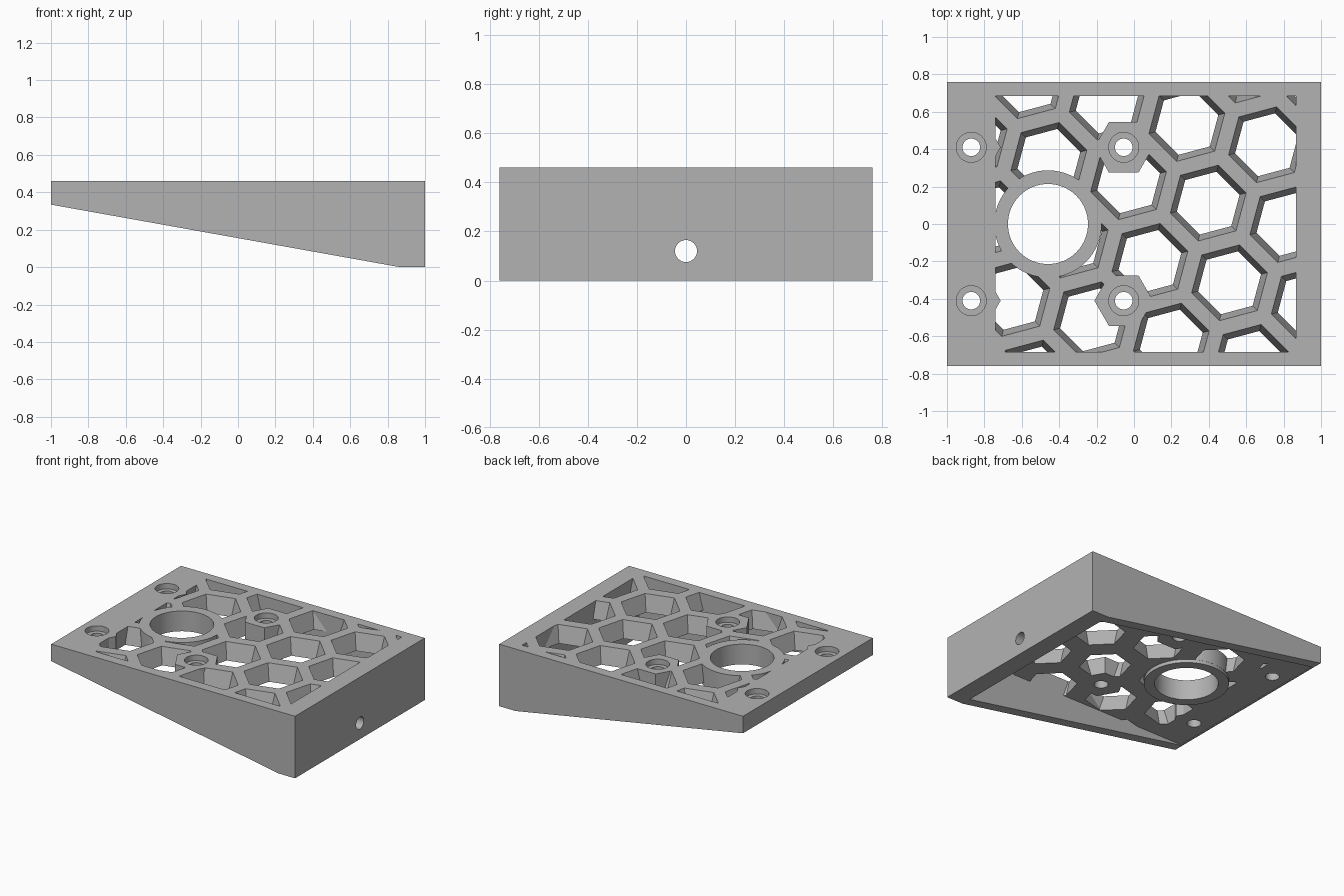
import bpy, math
from math import cos, sin, radians

if "Cube" in bpy.data.objects:
    bpy.data.objects.remove(bpy.data.objects["Cube"], do_unlink=True)

TOP, CEIL = 0.46, 0.335          # top surface and underside of the plate
HALF_Y, INNER_Y = 0.76, 0.685    # outer and inner faces of the side walls
WIN_L, WIN_R = -0.74, 0.865      # extent of the grille window
RING_X = -0.46
SCREWS = [(x, y) for x in (-0.87, -0.055) for y in (-0.41, 0.41)]

grey = bpy.data.materials.new("plain_grey")
grey.use_nodes = True
grey.diffuse_color = (0.45, 0.45, 0.45, 1)
grey.node_tree.nodes["Principled BSDF"].inputs["Base Color"].default_value = grey.diffuse_color


def loft(name, pairs):
    """One object from pairs of matching point loops, each joined into a closed solid."""
    verts, faces = [], []
    for low, high in pairs:
        n, o = len(low), len(verts)
        verts += low + high
        faces.append([o + i for i in reversed(range(n))])
        faces.append([o + n + i for i in range(n)])
        for i in range(n):
            j = (i + 1) % n
            faces.append([o + i, o + j, o + n + j, o + n + i])
    mesh = bpy.data.meshes.new(name)
    mesh.from_pydata(verts, [], faces)
    mesh.materials.append(grey)
    obj = bpy.data.objects.new(name, mesh)
    bpy.context.collection.objects.link(obj)
    return obj


def circle(x, y, z, r, n=64, turn=0.0):
    return [(x + r * cos(turn + math.tau * i / n), y + r * sin(turn + math.tau * i / n), z)
            for i in range(n)]


def column(x, y, z0, z1, r, n=64):
    return circle(x, y, z0, r, n), circle(x, y, z1, r, n)


def box(name, x0, x1, y0, y1, z0, z1):
    base = [(x0, y0), (x1, y0), (x1, y1), (x0, y1)]
    return loft(name, [([(x, y, z0) for x, y in base], [(x, y, z1) for x, y in base])])


def combine(target, tool, operation):
    """Apply a boolean and discard the tool."""
    tool.hide_render = True
    mod = target.modifiers.new("cut", 'BOOLEAN')
    mod.operation, mod.solver, mod.object = operation, 'EXACT', tool
    bpy.context.view_layer.update()
    result = bpy.data.meshes.new_from_object(
        target.evaluated_get(bpy.context.evaluated_depsgraph_get()))
    target.modifiers.clear()
    target.data = result
    bpy.data.objects.remove(tool, do_unlink=True)


# Wedge body, hollow beneath the plate
profile = [(-1, CEIL - 0.001), (WIN_R, 0), (1, 0), (1, TOP), (-1, TOP)]
body = loft("wedge_stand", [([(x, HALF_Y, z) for x, z in reversed(profile)],
                             [(x, -HALF_Y, z) for x, z in reversed(profile)])])
body.data.flip_normals()
combine(body, box("cavity", -0.985, WIN_R, -INNER_Y, INNER_Y, -0.1, CEIL), 'DIFFERENCE')

# Tilted grid of tapered hexagonal openings
PITCH, R_TOP, R_LOW = 0.441, 0.21, 0.174
slope = (R_TOP - R_LOW) / (TOP - CEIL)
z0, z1 = CEIL - 0.02, TOP + 0.02
u, v = radians(-15), radians(45)
cells = []
for i in range(-6, 7):
    for j in range(-6, 7):
        x = 0.085 + PITCH * (i * cos(u) + j * cos(v))
        y = -0.20 + PITCH * (i * sin(u) + j * sin(v))
        if WIN_L - 0.25 < x < WIN_R + 0.25 and abs(y) < INNER_Y + 0.25:
            cells.append((circle(x, y, z0, R_LOW - 0.02 * slope, 6, radians(15)),
                          circle(x, y, z1, R_TOP + 0.02 * slope, 6, radians(15))))
grille = loft("grille_cutter", cells)
combine(grille, box("window", WIN_L, WIN_R, -INNER_Y, INNER_Y, z0 - 0.1, z1 + 0.1), 'INTERSECT')

# Solid material kept around the large hole and the screws
combine(grille, loft("ring_keep", [column(RING_X, 0, z0 - 0.1, z1 + 0.1, 0.287)]), 'DIFFERENCE')
combine(grille, loft("boss_keep", [column(x, y, z0 - 0.1, z1 + 0.1, 0.157, 6)
                                   for x, y in SCREWS]), 'DIFFERENCE')
combine(body, grille, 'DIFFERENCE')

# Collar under the large hole
combine(body, loft("collar", [column(RING_X, 0, CEIL - 0.025, TOP - 0.03, 0.286)]), 'UNION')

# Large hole, screw holes with counterbores, cable hole in the tall wall
combine(body, loft("large_hole", [column(RING_X, 0, 0.1, 0.6, 0.214)]), 'DIFFERENCE')
combine(body, loft("screw_holes", [column(x, y, 0.1, 0.6, 0.047, 32) for x, y in SCREWS]),
        'DIFFERENCE')
combine(body, loft("counterbores", [column(x, y, TOP - 0.04, 0.6, 0.08, 48)
                                    for x, y in SCREWS]), 'DIFFERENCE')
ring = circle(0, 0.12, 0, 0.045, 32)
combine(body, loft("cable_hole", [([(0.8, a, b) for a, b, _ in ring],
                                   [(1.1, a, b) for a, b, _ in ring])]), 'DIFFERENCE')

# Smooth round walls, crisp edges elsewhere
bpy.ops.object.select_all(action='DESELECT')
body.select_set(True)
bpy.context.view_layer.objects.active = body
bpy.ops.object.shade_smooth_by_angle(angle=radians(20))
